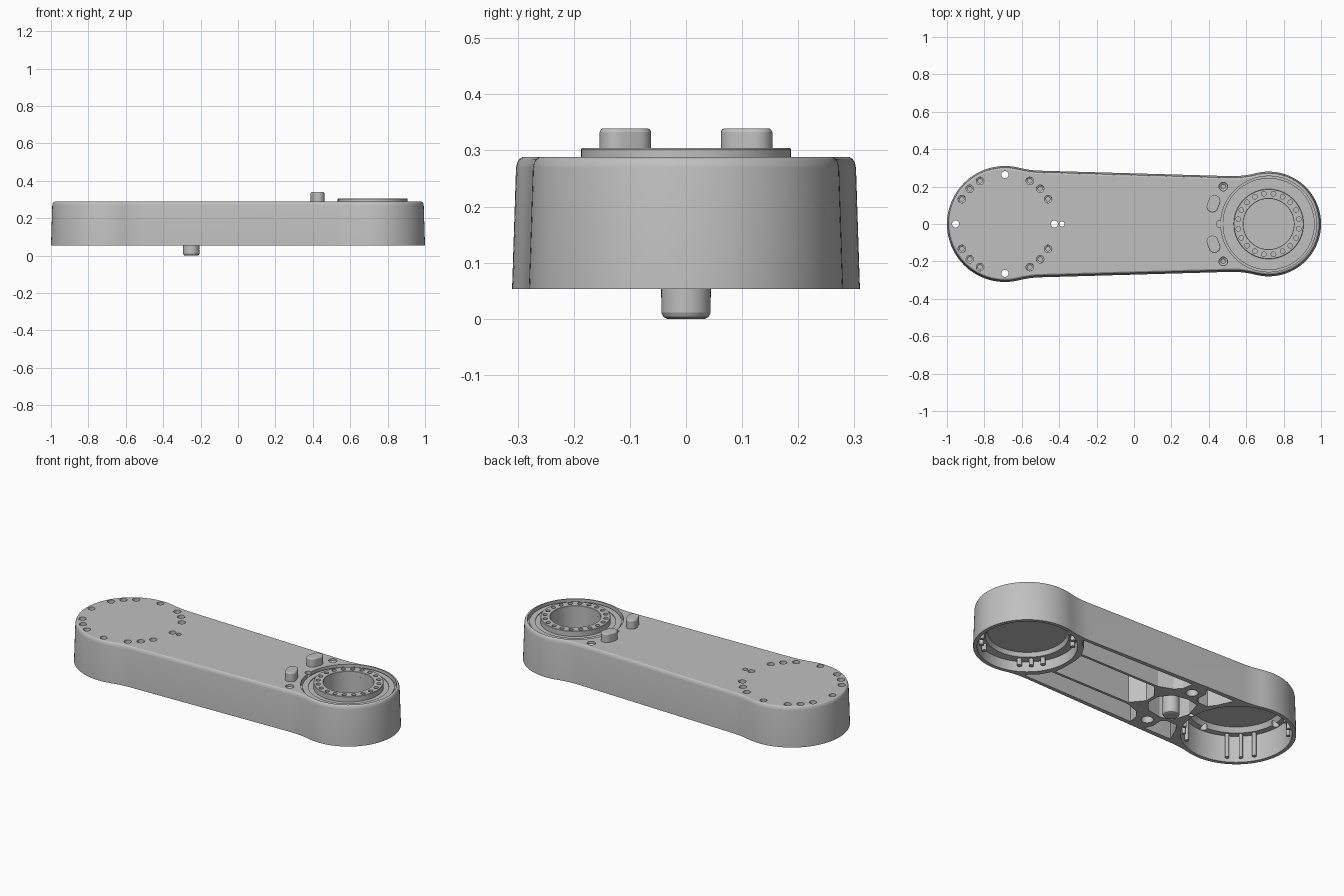
import bpy, bmesh
from math import pi, cos, sin, atan2, sqrt, radians
from mathutils import Vector

cube = bpy.data.objects.get("Cube")
if cube:
    bpy.data.objects.remove(cube, do_unlink=True)

grey = bpy.data.materials.new("plain grey")
grey.use_nodes = True
grey.diffuse_color = (0.53, 0.53, 0.53, 1)
grey.node_tree.nodes["Principled BSDF"].inputs["Base Color"].default_value = (0.53, 0.53, 0.53, 1)

BIG = Vector((-0.69, 0))      # centre of the wide end
SMALL = Vector((0.72, 0))     # centre of the bearing end


def add_loft(bm, rings, closed=False):
    """Skin a stack of equal-length rings of 3D points."""
    loops = [[bm.verts.new(p) for p in ring] for ring in rings]
    n = len(loops[0])
    pairs = list(zip(loops, loops[1:]))
    if closed:
        pairs.append((loops[-1], loops[0]))
    else:
        bm.faces.new(loops[0][::-1])
        bm.faces.new(loops[-1])
    for a, b in pairs:
        for i in range(n):
            j = (i + 1) % n
            bm.faces.new((a[i], a[j], b[j], b[i]))


def circle(c, r, z, n):
    return [(c[0] + r * cos(2 * pi * i / n), c[1] + r * sin(2 * pi * i / n), z) for i in range(n)]


def add_lathe(bm, c, profile, n=64, closed=False):
    add_loft(bm, [circle(c, r, z, n) for r, z in profile], closed)


def add_pocket(bm, pts, side=1):
    """Prism cut from below up to the underside of the top plate."""
    add_loft(bm, [[(x, y * side, z) for x, y in pts] for z in (0, 0.25)])


def finish(name, bm):
    bmesh.ops.recalc_face_normals(bm, faces=bm.faces)
    mesh = bpy.data.meshes.new(name)
    bm.to_mesh(mesh)
    bm.free()
    obj = bpy.data.objects.new(name, mesh)
    mesh.materials.append(grey)
    bpy.context.collection.objects.link(obj)
    return obj


def select(obj):
    bpy.ops.object.select_all(action='DESELECT')
    obj.select_set(True)
    bpy.context.view_layer.objects.active = obj


def cut(obj, bm):
    cutter = finish("cutter", bm)
    cutter.hide_render = True
    mod = obj.modifiers.new("cut", 'BOOLEAN')
    mod.operation, mod.solver, mod.object = 'DIFFERENCE', 'EXACT', cutter
    select(obj)
    bpy.ops.object.modifier_apply(modifier=mod.name)
    bpy.data.objects.remove(cutter, do_unlink=True)


def smooth(obj):
    select(obj)
    bpy.ops.object.shade_smooth_by_angle(angle=radians(20))


def polar(c, r, degrees):
    a = radians(degrees)
    return Vector((c[0] + r * cos(a), c[1] + r * sin(a)))


def outline(inset):
    """Two round ends joined by tapering flanks with concave fillets."""
    u = Vector((1, -0.0286)).normalized()
    n = Vector((-u.y, u.x))
    p0 = Vector((0, 0.2707)) - n * inset
    R = 0.5 + inset
    half = []
    for c, r, side in ((BIG, 0.31 - inset, 1), (SMALL, 0.28 - inset, -1)):
        h = (c - p0).dot(n)
        along = (c - p0).dot(u) + side * sqrt((r + R) ** 2 - (R - h) ** 2)
        f = p0 + u * along + n * R
        d = f - c
        end = atan2(d.y, d.x)
        start = pi if side == 1 else 0
        pts = [c + r * Vector((cos(start + (end - start) * i / 30), sin(start + (end - start) * i / 30)))
               for i in range(31)]
        a0, a1 = atan2(-d.y, -d.x), atan2(-n.y, -n.x)
        pts += [f + R * Vector((cos(a0 + (a1 - a0) * i / 8), sin(a0 + (a1 - a0) * i / 8)))
                for i in range(1, 9)]
        half += pts if side == 1 else pts[::-1]
    return half + [Vector((p.x, -p.y)) for p in half[-2:0:-1]]


# Drafted arm body with a rounded top edge
bm = bmesh.new()
levels = ((0, 0.053), (0.007, 0.268), (0.009, 0.278), (0.013, 0.285), (0.018, 0.288))
add_loft(bm, [[(p.x, p.y, z) for p in outline(i)] for i, z in levels])
body = finish("arm_body", bm)

# Cavities at both ends, and the bearing seat with its narrow groove on top
bm = bmesh.new()
add_lathe(bm, BIG, [(0.29, 0), (0.285, 0.205), (0.255, 0.208), (0.24, 0.235)])
add_lathe(bm, SMALL, [(0.262, 0), (0.257, 0.11), (0.215, 0.114), (0.205, 0.137)])
add_lathe(bm, SMALL, [(0.135, 0.155), (0.135, 0.272), (0.215, 0.272), (0.215, 0.276), (0.246, 0.276),
                      (0.246, 0.262), (0.256, 0.262), (0.256, 0.4)])
# Underside pockets that leave thin lengthwise ribs and a web around the peg
add_pocket(bm, [(-0.11, 0.03), (-0.05, 0.105), (0.445, 0.105), (0.436, 0.05),
                (0.436, -0.05), (0.445, -0.105), (-0.05, -0.105), (-0.11, -0.03)])
add_pocket(bm, [(-0.37, 0), (-0.34, 0.1), (-0.27, 0.115), (-0.18, 0.1), (-0.13, 0.035), (-0.13, -0.035),
                (-0.18, -0.1), (-0.27, -0.115), (-0.34, -0.1)])
for s in (1, -1):
    add_pocket(bm, [(-0.185, 0.25), (-0.175, 0.19), (-0.14, 0.15), (-0.06, 0.12), (0.455, 0.12),
                    (0.485, 0.175), (0.54, 0.226), (0.53, 0.237), (0.4, 0.238)], s)
    add_pocket(bm, [(-0.46, 0.255), (-0.42, 0.165), (-0.39, 0.125), (-0.33, 0.125), (-0.3, 0.15),
                    (-0.305, 0.21), (-0.28, 0.255)], s)
    add_lathe(bm, (-0.24, s * 0.18), [(0.032, 0), (0.032, 0.25)], 24)
cut(body, bm)

# Counterbored screw holes, through holes and locating dimples
bm = bmesh.new()
screw_angles = [a + s for a in (0, 180) for s in (30, 45, 60, -30, -45, -60)]
for a in screw_angles:
    add_lathe(bm, polar(BIG, 0.266, a), [(0.011, 0.22), (0.011, 0.25), (0.02, 0.255), (0.021, 0.4)], 20)
for a in range(0, 360, 90):
    add_lathe(bm, polar(BIG, 0.264, a), [(0.019, 0.06), (0.019, 0.4)], 20)
add_lathe(bm, (-0.385, 0), [(0.014, 0), (0.014, 0.4)], 16)
for s in (1, -1):
    add_lathe(bm, (0.477, s * 0.2), [(0.012, 0.268), (0.023, 0.276), (0.023, 0.4)], 24)
add_lathe(bm, (0.458, 0), [(0.018, 0.268), (0.018, 0.4)], 20)
cut(body, bm)
smooth(body)

# Raised bearing ring with its bolt circle
bm = bmesh.new()
add_lathe(bm, SMALL, [(0.135, 0.26), (0.187, 0.26), (0.187, 0.302), (0.185, 0.304),
                      (0.137, 0.304), (0.135, 0.302)], 80, closed=True)
ring = finish("bearing_ring", bm)
bm = bmesh.new()
for i in range(20):
    add_lathe(bm, polar(SMALL, 0.164, i * 18 + 9), [(0.0125, 0.28), (0.0125, 0.4)], 16)
cut(ring, bm)
smooth(ring)


def slot_ring(c, axis, length, r, z):
    """Ring of points around a slot shape aligned to axis."""
    base = atan2(axis.y, axis.x)
    pts = []
    for end in (1, -1):
        for i in range(13):
            a = base + (0 if end == 1 else pi) - pi / 2 + pi * i / 12
            p = c + axis * length * end + Vector((cos(a), sin(a))) * r
            pts.append((p.x, p.y, z))
    return pts


# Two slot-shaped stops that follow the bearing circle
for s, side in ((1, "left"), (-1, "right")):
    c = Vector((0.425, s * 0.108))
    d = (c - SMALL).normalized()
    axis = Vector((-d.y, d.x))
    bm = bmesh.new()
    add_loft(bm, [slot_ring(c, axis, 0.016, r, z)
                  for r, z in ((0.031, 0.27), (0.031, 0.333), (0.029, 0.337), (0.026, 0.339))])
    smooth(finish(side + "_stop", bm))

# Peg standing out below
bm = bmesh.new()
add_lathe(bm, (-0.25, 0), [(0.034, 0), (0.04, 0.003), (0.044, 0.011), (0.045, 0.255)], 32)
smooth(finish("lower_peg", bm))

# Slim screw columns along the cavity walls
bm = bmesh.new()
for a in screw_angles:
    add_lathe(bm, polar(BIG, 0.272, a), [(0.011, 0.07), (0.011, 0.215)], 12)
    add_lathe(bm, polar(SMALL, 0.237, a), [(0.013, 0.075), (0.013, 0.12)], 12)
smooth(finish("screw_columns", bm))
